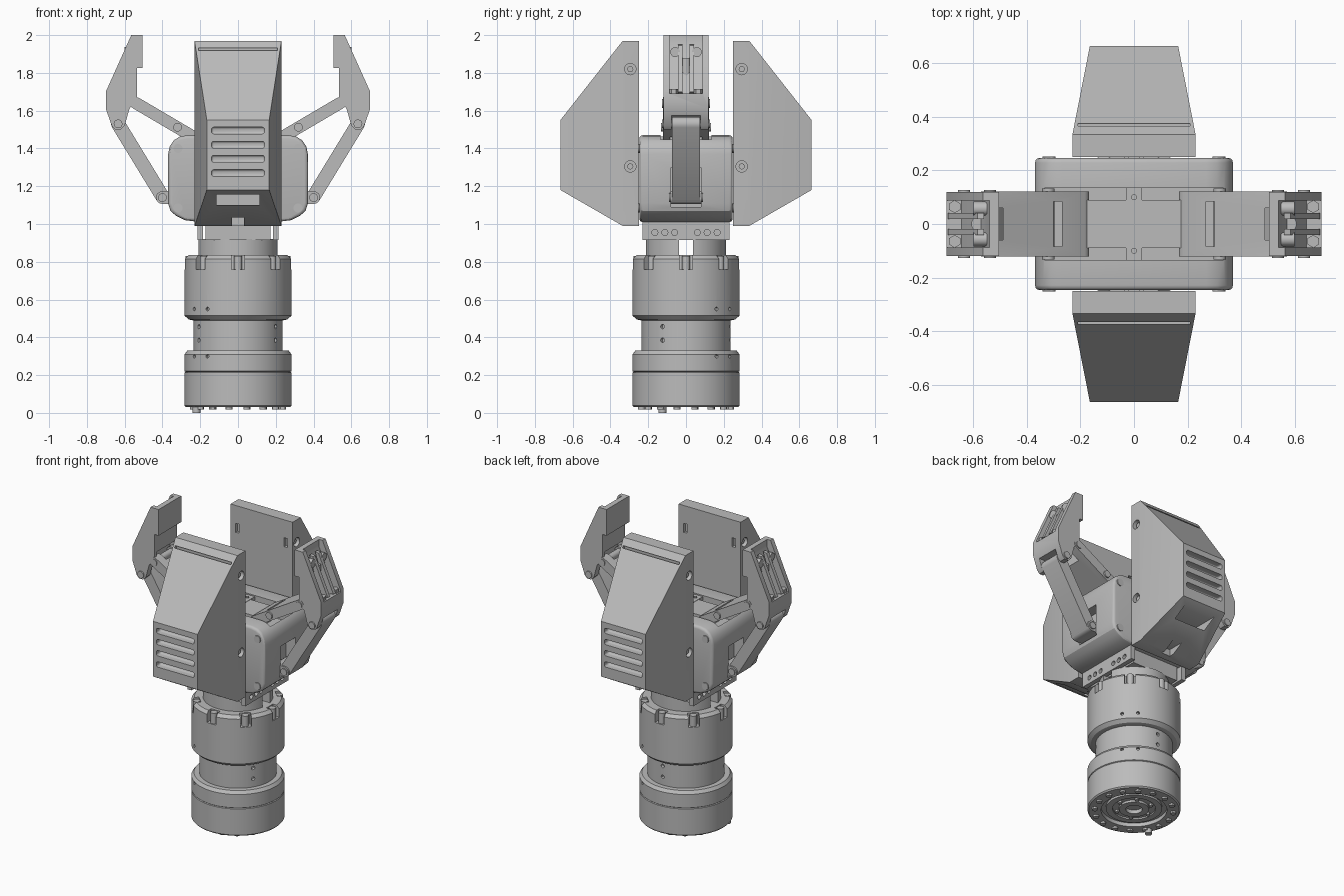
import bpy, bmesh
from math import radians, cos, sin, atan2, hypot, pi
from mathutils import Matrix, Vector

default = bpy.data.objects.get("Cube")
if default:
    bpy.data.objects.remove(default, do_unlink=True)

metal = bpy.data.materials.new("machined_grey")
metal.use_nodes = True
metal.diffuse_color = (0.5, 0.5, 0.5, 1)
metal.node_tree.nodes["Principled BSDF"].inputs["Base Color"].default_value = (0.5, 0.5, 0.5, 1)


def finish(name, bm, bevel=0):
    if bevel:
        sharp = [e for e in bm.edges if len(e.link_faces) == 2 and e.calc_face_angle() > 0.9]
        bmesh.ops.bevel(bm, geom=sharp, offset=bevel, segments=3, profile=0.5, affect='EDGES')
    bmesh.ops.recalc_face_normals(bm, faces=bm.faces)
    me = bpy.data.meshes.new(name)
    bm.to_mesh(me)
    bm.free()
    me.materials.append(metal)
    ob = bpy.data.objects.new(name, me)
    bpy.context.collection.objects.link(ob)
    return ob


def box(name, x, y, z, bevel=0):
    """Box from (min, max) pairs."""
    bm = bmesh.new()
    bmesh.ops.create_cube(bm, size=1)
    for v in bm.verts:
        v.co = [(a + b) / 2 + c * (b - a) for (a, b), c in zip((x, y, z), v.co)]
    return finish(name, bm, bevel)


def rod(name, centre, axis, r, length, sides=24):
    """Cylinder centred on a point along an axis."""
    bm = bmesh.new()
    m = Matrix.Translation(centre) @ Vector(axis).to_track_quat('Z', 'Y').to_matrix().to_4x4()
    bmesh.ops.create_cone(bm, cap_ends=True, segments=sides, radius1=r, radius2=r, depth=length, matrix=m)
    return finish(name, bm)


def prism(name, pts, half, side=1, bevel=0):
    """Outline in x and z, extruded along y."""
    bm = bmesh.new()
    face = bm.faces.new([bm.verts.new((x * side, -half, z)) for x, z in pts])
    ext = bmesh.ops.extrude_face_region(bm, geom=[face])["geom"]
    bmesh.ops.translate(bm, vec=(0, 2 * half, 0), verts=[g for g in ext if isinstance(g, bmesh.types.BMVert)])
    return finish(name, bm, bevel)


def bar(name, a, b, r, half, side):
    """Round-ended link between two pivots."""
    ang = atan2(b[1] - a[1], b[0] - a[0])
    pts = []
    for c, start in ((b, ang - pi / 2), (a, ang + pi / 2)):
        for i in range(9):
            t = start + pi * i / 8
            pts.append((c[0] + r * cos(t), c[1] + r * sin(t)))
    return prism(name, pts, half, side)


def lathe(name, profile, steps=72):
    bm = bmesh.new()
    vs = [bm.verts.new((r, 0, z)) for r, z in profile]
    es = [bm.edges.new(p) for p in zip(vs, vs[1:])]
    bmesh.ops.spin(bm, geom=vs + es, cent=(0, 0, 0), axis=(0, 0, 1), angle=2 * pi, steps=steps)
    bmesh.ops.remove_doubles(bm, verts=bm.verts, dist=0.0005)
    return finish(name, bm)


def cut(ob, cutters):
    for c in cutters:
        c.hide_render = True
        m = ob.modifiers.new("cut", 'BOOLEAN')
        m.operation, m.object, m.solver = 'DIFFERENCE', c, 'EXACT'
    dg = bpy.context.evaluated_depsgraph_get()
    me = bpy.data.meshes.new_from_object(ob.evaluated_get(dg))
    ob.modifiers.clear()
    ob.data = me
    for c in cutters:
        bpy.data.objects.remove(c, do_unlink=True)


def polar(r, deg, z):
    return (r * cos(radians(deg)), r * sin(radians(deg)), z)


# Round wrist: base, neck and upper housing
base = lathe("wrist_base", [(0, .06), (.05, .06), (.05, .035), (.09, .035), (.09, .05), (.13, .05),
                            (.13, .04), (.17, .04), (.17, .055), (.2, .055), (.2, .03), (.275, .03),
                            (.283, .038), (.283, .213), (.278, .217), (.283, .221), (.283, .31),
                            (.268, .33), (.235, .33), (.235, .5), (0, .5)])
housing = lathe("upper_housing", [(0, .49), (.24, .49), (.262, .495), (.283, .515), (.283, .815),
                                  (.265, .835), (0, .835)])
neck_holes = [rod("hole", polar(.235, a, z), polar(1, a, 0), .012, .04, 12)
              for a in (-32, 88, 208) for z in (.385, .457)]
spots = (-145, -125, 35, 55)
cut(base, neck_holes + [rod("hole", polar(.283, a, .3), polar(1, a, 0), .01, .04, 12) for a in spots])

# Notches around the housing rim, each holding a clamp screw
slots = [rod("hole", polar(.283, a, .55), polar(1, a, 0), .01, .04, 12) for a in spots]
for i in range(8):
    a = i * 45
    notch = box("notch", (.235, .32), (-.034, .034), (.76, .9))
    notch.data.transform(Matrix.Rotation(radians(a), 4, 'Z'))
    slots.append(notch)
    rod(f"rim_screw_{i + 1}", polar(.255, a, .795), (0, 0, 1), .022, .07, 16)
cut(housing, slots)

# Underside bolts and locating pin
for i in range(16):
    rod(f"base_bolt_{i + 1}", polar(.24, i * 22.5 + 11, .026), (0, 0, 1), .018, .016, 12)
for i in range(6):
    rod(f"centre_bolt_{i + 1}", polar(.11, i * 60, .045), (0, 0, 1), .013, .02, 12)
rod("locating_pin", (-.22, -.125, .02), (0, 0, 1), .021, .04, 16)

# Flange and mounting bracket below the gripper body
flange = lathe("flange", [(0, .82), (.213, .82), (.213, .92), (0, .92)])
cut(flange, [box("door", (-.3, .3), (-.038, .038), (.83, .95)),
             rod("arch", (0, 0, .88), (1, 0, 0), .037, .6)])
box("bracket_block", (-.172, .172), (-.2, .2), (.915, 1.03))
for side, word in ((1, "left"), (-1, "right")):
    plate = box(f"{word}_bracket_plate", sorted((side * .185, side * .215)), (-.23, .23), (.915, 1.03))
    cut(plate, [rod("hole", (side * .2, s * y, .955), (1, 0, 0), .016, .1, 16)
                for s in (1, -1) for y in (.06, .112, .165)])

# Gripper body with a recessed top
half_outline = [(.2, 1.01), (.28, 1.02), (.33, 1.045), (.358, 1.07), (.37, 1.11), (.37, 1.37),
                (.362, 1.41), (.34, 1.443), (.31, 1.462), (.27, 1.47)]
outline = half_outline + [(-x, z) for x, z in reversed(half_outline)]
body = prism("gripper_body", outline, .247, bevel=.018)
cut(body, [box("recess", (-.335, .335), (-.135, .135), (1.36, 1.6))] +
    [box("arm_slot", sorted((s * .3, s * .5)), (-.08, .08), (1.09, 1.3)) for s in (1, -1)])
box("top_plate", (-.185, .185), (-.09, .09), (1.3, 1.46))
box("top_bridge", (-.03, .03), (-.14, .14), (1.3, 1.462))
for s in (1, -1):
    rod("top_dowel", (0, s * .1, 1.46), (0, 0, 1), .011, .016, 12)
    for x in (-.318, .318):
        for z in (1.4, 1.085):
            rod("body_screw", (x, s * .245, z), (0, 1, 0), .024, .016, 20)


# Tapered cover shells, front and back
def cover(name, s):
    bm = bmesh.new()
    for y, z in ((.25, 1.97), (.335, 1.97), (.665, 1.55), (.665, 1.18), (.335, .99), (.25, .99)):
        w = .23 - .065 * (y - .335) / .33 if y > .335 else .23
        for x in (-w, w):
            bm.verts.new((x, s * y, z))
    bmesh.ops.convex_hull(bm, input=bm.verts)
    bmesh.ops.dissolve_limit(bm, angle_limit=.01, verts=bm.verts, edges=bm.edges)
    shell = finish(name, bm)

    def span(y0, y1):
        return sorted((s * y0, s * y1))
    tools = [box("vent", (-.14, .14), span(.62, .8), (z - .018, z + .018), .012)
             for z in (1.495, 1.42, 1.345, 1.27)]
    tools.append(box("window", (-.115, .115), span(.42, .7), (1.1, 1.155)))
    tools.append(box("cable_notch", (-.032, .032), span(.3, .5), (.9, 1.035)))
    tools.append(box("seam", (-.21, .21), span(.35, .375), (1.9, 1.931)))
    for x in (-.23, .23):
        for z in (1.82, 1.305):
            tools.append(rod("counterbore", (x, s * .295, z), (1, 0, 0), .03, .07))
    for x in (-.18, .18):
        tools.append(box("strap_slot", (x - .012, x + .012), span(.2, .27), (1.79, 1.85)))
    cut(shell, tools)
    for x in (-.2, .2):
        for z in (1.82, 1.305):
            rod("cover_screw", (x, s * .295, z), (1, 0, 0), .016, .03, 16)


cover("front_cover", -1)
cover("back_cover", 1)

# Fingers with their two linkages
finger_outline = [(.505, 2), (.565, 2), (.7, 1.7), (.7, 1.61), (.668, 1.52), (.65, 1.5), (.62, 1.5),
                  (.6, 1.52), (.575, 1.61), (.535, 1.66), (.535, 1.825), (.505, 1.825)]
groove = [(.58, 2.05), (.52 + .02, 2.05), (.54, 1.95), (.58, 1.86), (.645, 1.69), (.8, 1.69), (.8, 2.05)]
for side, word in ((1, "left"), (-1, "right")):
    finger = prism(f"{word}_finger", finger_outline, .12, side)
    cut(finger, [prism("channel", groove, .088, side),
                 box("fork_slot", sorted((side * .5, side * .73)), (-.076, .076), (1.4, 1.575)),
                 box("link_slot", sorted((side * .48, side * .575)), (-.1, .1), (1.5, 1.7))])
    for y in (-.05, .05):
        prism(f"{word}_finger_rib", [(.56, 1.95), (.585, 1.945), (.695, 1.7), (.64, 1.69)], .012,
              side).location.y = y * .6
        rod(f"{word}_tip_bolt", (side * .575, y * 1.15, 1.91), (1, 0, 0), .026, .05, 20)
        rod(f"{word}_base_bolt", (side * .67, y * 1.3, 1.695), (0, 0, 1), .024, .04, 6)
    rod(f"{word}_centre_pin", (side * .58, 0, 1.83), (0, 0, 1), .028, .1, 20)

    # Lower arm and upper link
    bar(f"{word}_arm", (.4, 1.145), (.635, 1.53), .037, .073, side)
    link = bar(f"{word}_link", (.2, 1.44), (.54, 1.64), .032, .122, side)
    cut(link, [box("knuckle_gap", sorted((side * .27, side * .3)), (-.085, .085), (1.4, 1.6)),
               box("end_gap", sorted((side * .49, side * .6)), (-.06, .06), (1.55, 1.7))])
    bar(f"{word}_arm_knuckle", (.34, 1.14), (.4, 1.14), .034, .082, side)
    for part, x, z, length in (("arm_pin", .4, 1.14, .18), ("finger_pin", .635, 1.53, .256),
                               ("link_pin", .538, 1.638, .256), ("knuckle_pin", .32, 1.512, .264)):
        rod(f"{word}_{part}", (side * x, 0, z), (0, 1, 0), .023, length, 20)

# Smooth the round surfaces and keep the edges crisp
bpy.ops.object.select_all(action='DESELECT')
for ob in bpy.context.collection.objects:
    if ob.type == 'MESH':
        ob.select_set(True)
        bpy.context.view_layer.objects.active = ob
bpy.ops.object.shade_smooth_by_angle(angle=radians(30))
